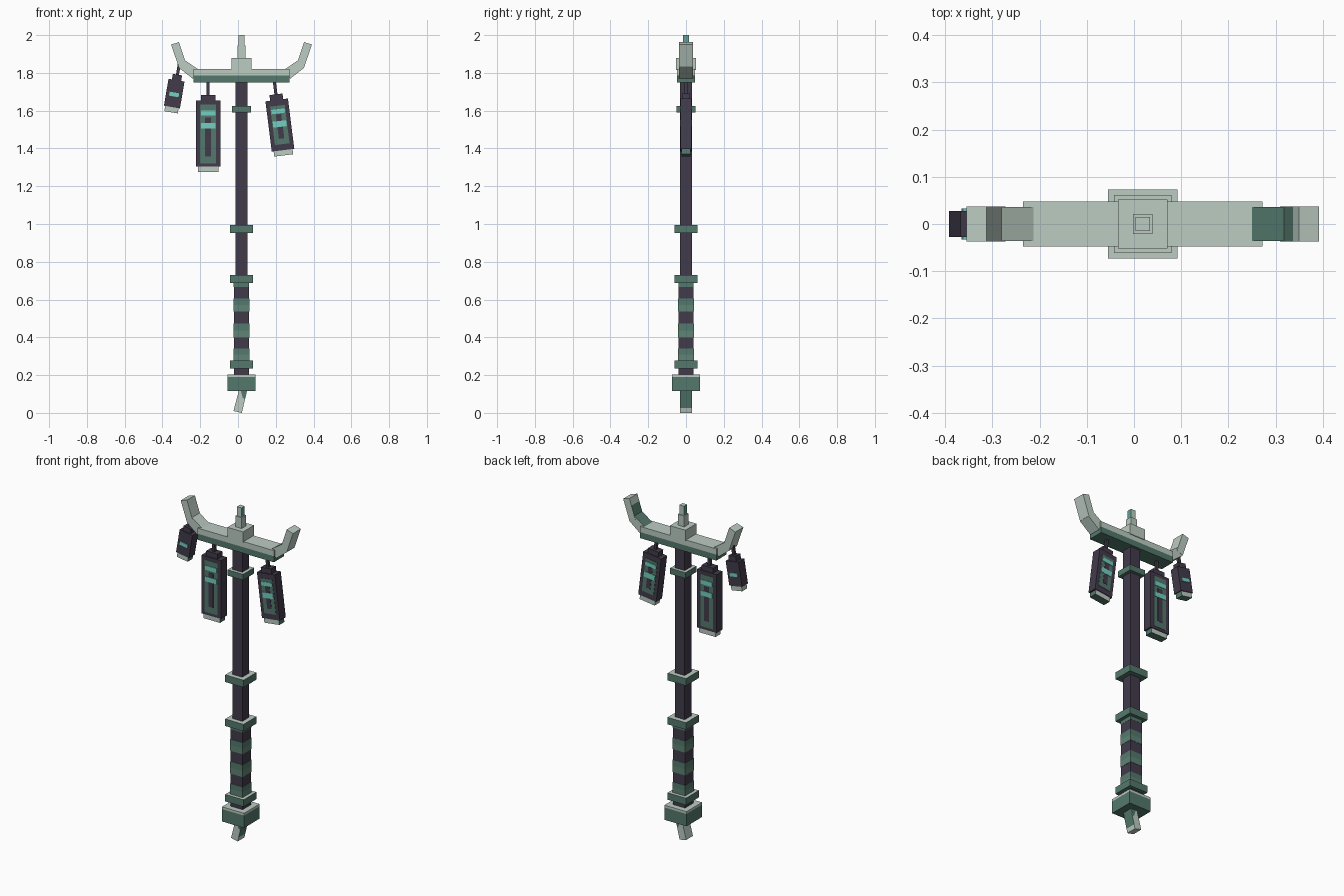
import bpy
import bmesh
from math import radians
from mathutils import Matrix

if "Cube" in bpy.data.objects:
    bpy.data.objects.remove(bpy.data.objects["Cube"], do_unlink=True)


def linear(c):
    c /= 255
    return c / 12.92 if c <= 0.04045 else ((c + 0.055) / 1.055) ** 2.4


def material(name, r, g, b):
    m = bpy.data.materials.new(name)
    col = (linear(r), linear(g), linear(b), 1)
    m.diffuse_color = col
    m.use_nodes = True
    m.node_tree.nodes["Principled BSDF"].inputs["Base Color"].default_value = col
    return m


PALE = material("pale jade", 188, 204, 194)
GREEN = material("deep jade", 84, 121, 108)
MID = material("worn jade", 94, 131, 117)
DARK = material("dark plum wood", 66, 59, 75)
GLOW = material("cyan glow", 115, 208, 194)
TEAL = material("dull teal", 98, 160, 152)

AXIS = 0.0185  # x of the pole's centre


def finish(name, bm, mats, matrix=Matrix()):
    mesh = bpy.data.meshes.new(name)
    bm.normal_update()
    bm.to_mesh(mesh)
    bm.free()
    for m in mats:
        mesh.materials.append(m)
    ob = bpy.data.objects.new(name, mesh)
    ob.matrix_world = matrix
    bpy.context.collection.objects.link(ob)
    return ob


def box(name, x, width, depth, z0, z1, mat, accent=None, rule=None, matrix=Matrix()):
    """Box centred on x; faces whose normal passes the rule take the accent."""
    bm = bmesh.new()
    bmesh.ops.create_cube(bm, size=1)
    for v in bm.verts:
        v.co = (x + v.co.x * width, v.co.y * depth, (z0 + z1) / 2 + v.co.z * (z1 - z0))
    bm.normal_update()
    if accent:
        for f in bm.faces:
            f.material_index = int(rule(f.normal))
    return finish(name, bm, [mat, accent] if accent else [mat], matrix)


def prism(name, points, depth, mat, accent=None, accent_edges=()):
    """Outline in xz extruded along y; chosen outline edges take the accent."""
    bm = bmesh.new()
    rows = [[bm.verts.new((x, y, z)) for x, z in points] for y in (-depth / 2, depth / 2)]
    bm.faces.new(rows[0])
    bm.faces.new(rows[1][::-1])
    n = len(points)
    for i in range(n):
        j = (i + 1) % n
        f = bm.faces.new((rows[0][i], rows[1][i], rows[1][j], rows[0][j]))
        f.material_index = int(i in accent_edges)
    bmesh.ops.recalc_face_normals(bm, faces=bm.faces)
    return finish(name, bm, [mat, accent or mat])


def up(n):
    return n.z > 0.5


def sideways(n):
    return abs(n.x) > 0.5


def below_or_left(n):
    return n.z < -0.5 or n.x > 0.5


# Pole and wrapped grip
box("pole", AXIS, 0.066, 0.066, 0.66, 1.76, DARK)
box("grip", AXIS, 0.08, 0.08, 0.19, 0.67, DARK)
box("grip_collar", AXIS, 0.082, 0.082, 0.667, 0.69, GREEN)
for i, (low, high) in enumerate([(0.277, 0.34), (0.40, 0.473), (0.537, 0.606)]):
    middle = (low + high) / 2
    box(f"grip_band_lower_{i + 1}", AXIS, 0.083, 0.083, low, middle, MID)
    box(f"grip_band_upper_{i + 1}", AXIS, 0.083, 0.083, middle, high, GREEN)

# Rings around the pole
for name, size, low, high in [("upper_ring", 0.103, 1.59, 1.625),
                              ("middle_ring", 0.122, 0.952, 0.995),
                              ("grip_top_ring", 0.122, 0.688, 0.73),
                              ("grip_bottom_ring", 0.122, 0.235, 0.277)]:
    box(name, AXIS, size, size, low, high, GREEN, PALE, up)

# Pommel and its slanted tip
box("pommel", AXIS, 0.147, 0.147, 0.116, 0.19, GREEN)
box("pommel_rim", AXIS, 0.147, 0.147, 0.19, 0.204, PALE)
prism("pommel_tip", [(0.005, 0.12), (-0.024, 0.01), (0.02, 0.0), (0.026, 0.025), (0.049, 0.12)],
      0.064, PALE, GREEN, (3,))
prism("pommel_tip_wedge", [(0.013, 0.125), (0.025, 0.08), (0.036, 0.074), (0.046, 0.125)],
      0.066, GREEN)

# Crossbeam with cap block and finial
box("crossbeam_lower", AXIS, 0.507, 0.096, 1.75, 1.786, GREEN)
box("crossbeam_upper", AXIS, 0.507, 0.096, 1.786, 1.82, PALE)
box("cap_block", AXIS, 0.104, 0.104, 1.815, 1.88, PALE)
box("finial_base", AXIS, 0.042, 0.042, 1.88, 1.945, PALE)
box("finial_tip", AXIS, 0.03, 0.03, 1.945, 2.0, PALE, TEAL, sideways)

# Upswept horns, with dark inner faces on the left one only
LOWER = [(0.228, 1.818), (0.304, 1.87), (0.333, 1.828), (0.259, 1.77)]
UPPER = [(0.331, 1.963), (0.373, 1.95), (0.331, 1.828), (0.291, 1.844), (0.318, 1.923)]
for side, s, inner in (("left", 1, GREEN), ("right", -1, PALE)):
    prism(f"{side}_horn_base", [(AXIS + s * x, z) for x, z in LOWER], 0.073, PALE, inner, (0,))
    prism(f"{side}_horn_tip", [(AXIS + s * x, z) for x, z in UPPER], 0.075, PALE, inner, (3,))


def lantern(name, x, z, tilt, width, body, bands, panel=None, slot=None):
    """Lantern hanging from (x, z); heights are measured down from there."""
    place = Matrix.Translation((x, 0, z)) @ Matrix.Rotation(radians(tilt), 4, "Y")
    top, bottom = body
    depth = 0.056

    def part(label, w, d, a, b, mat, *accent):
        box(f"{name}_{label}", 0, w, d, -b, -a, mat, *accent, matrix=place)

    part("cord", 0.016, 0.016, -0.005, top - 0.03, DARK)
    part("cap", width * 0.58, depth * 0.8, top - 0.03, top, DARK)
    part("body", width, depth, top, bottom, DARK)
    part("foot", width * 0.84, depth * 0.85, bottom, bottom + 0.028, PALE, GREEN, below_or_left)
    if panel:
        part("panel", width * 0.65, depth + 0.004, *panel, GREEN)
        part("slot", width * 0.24, depth + 0.007, *slot, DARK)
    for i, (a, b) in enumerate(bands):
        part(f"glow_{i + 1}", width * 0.6, depth + 0.01, a, b, GLOW)


# Three hanging lanterns
lantern("large_lantern", -0.158, 1.75, 0, 0.13, (0.096, 0.446),
        [(0.149, 0.175), (0.215, 0.244)], (0.117, 0.43), (0.187, 0.392))
lantern("tilted_lantern", 0.193, 1.75, -7.2, 0.12, (0.094, 0.362),
        [(0.143, 0.166), (0.206, 0.238)], (0.125, 0.33), (0.17, 0.3))
lantern("small_lantern", -0.312, 1.84, 9.7, 0.086, (0.08, 0.224), [(0.146, 0.167)])
